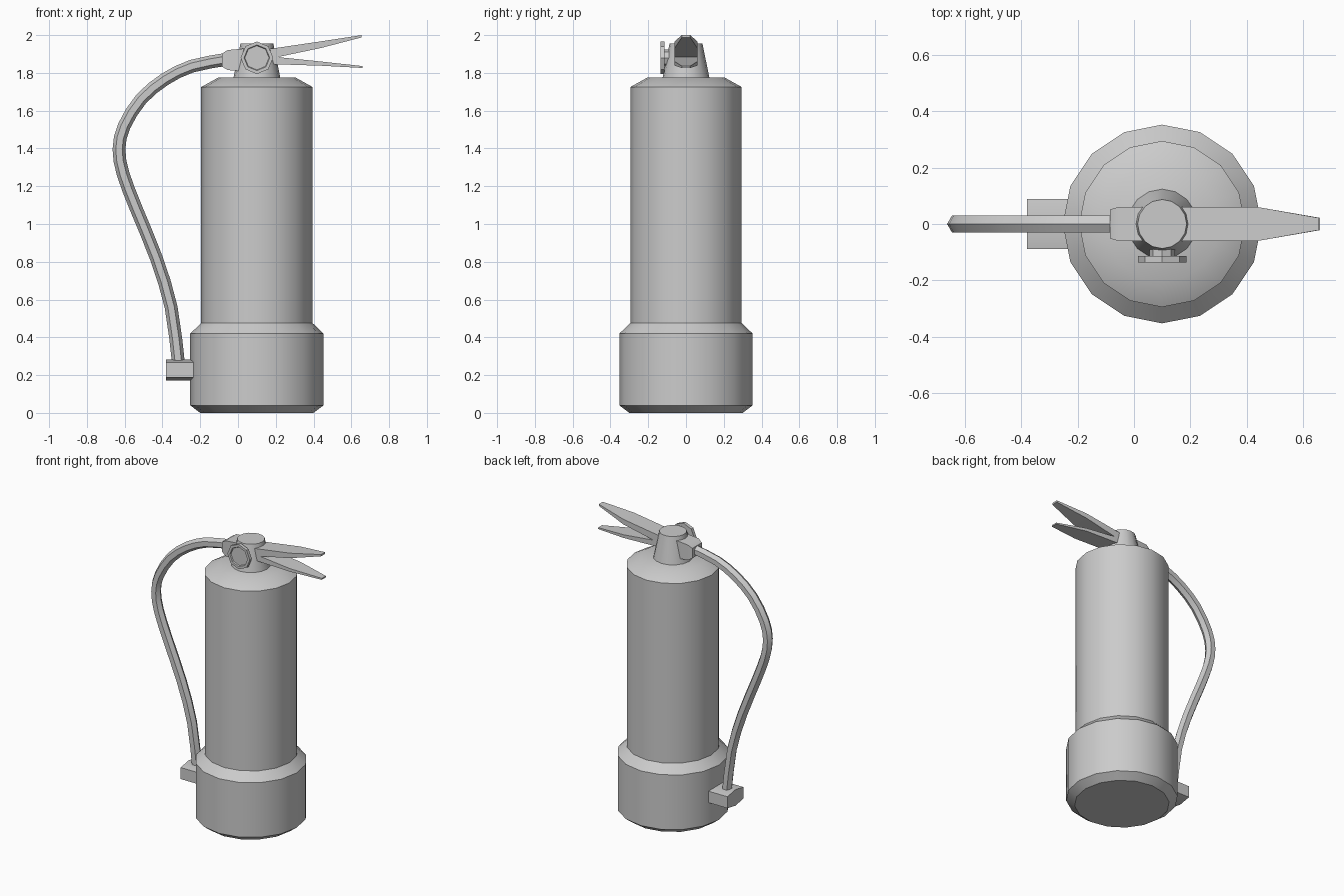
import bpy, bmesh, math
from mathutils import Vector
from mathutils.geometry import interpolate_bezier

if "Cube" in bpy.data.objects:
    bpy.data.objects.remove(bpy.data.objects["Cube"])

CX = 0.1  # axis of the cylinder


def make(name, rings):
    """Skin a list of closed rings and cap both ends."""
    bm = bmesh.new()
    rows = [[bm.verts.new(p) for p in ring] for ring in rings]
    n = len(rows[0])
    for a, b in zip(rows, rows[1:]):
        for i in range(n):
            j = (i + 1) % n
            bm.faces.new((a[i], a[j], b[j], b[i]))
    bm.faces.new(rows[0][::-1])
    bm.faces.new(rows[-1])
    bmesh.ops.recalc_face_normals(bm, faces=bm.faces)
    me = bpy.data.meshes.new(name)
    bm.to_mesh(me)
    bm.free()
    ob = bpy.data.objects.new(name, me)
    bpy.context.collection.objects.link(ob)
    bpy.ops.object.select_all(action='DESELECT')
    ob.select_set(True)
    bpy.context.view_layer.objects.active = ob
    bpy.ops.object.shade_smooth_by_angle(angle=math.radians(30))
    return ob


def circle(n, r):
    return [(r * math.cos(2 * math.pi * i / n), r * math.sin(2 * math.pi * i / n))
            for i in range(n)]


def upright(name, profile, n=16):
    """Turned part around the vertical axis, profile of (radius, z)."""
    return make(name, [[(CX + x, y, z) for x, y in circle(n, r)] for r, z in profile])


def bar(name, sections):
    """Rectangular bar along x, sections of (x, half width, low z, high z)."""
    return make(name, [[(x, -w, lo), (x, w, lo), (x, w, hi), (x, -w, hi)]
                       for x, w, lo, hi in sections])


# cylinder with its base boot, and the valve neck
upright("base_boot", [(0.30, 0), (0.353, 0.04), (0.353, 0.42), (0.295, 0.475)])
upright("tank", [(0.295, 0.44), (0.295, 1.725), (0.205, 1.775)])
upright("valve_neck", [(0.125, 1.77), (0.087, 1.955)])

# squeeze levers
bar("upper_lever", [(0.12, 0.06, 1.865, 1.92), (0.44, 0.06, 1.932, 1.967),
                    (0.655, 0.022, 1.988, 2.0)])
bar("lower_lever", [(0.12, 0.06, 1.848, 1.893), (0.44, 0.06, 1.838, 1.86),
                    (0.66, 0.022, 1.826, 1.836)])

# hose outlet on the valve
bar("hose_outlet", [(-0.085, 0.052, 1.833, 1.902), (-0.055, 0.06, 1.815, 1.921),
                    (0.07, 0.06, 1.805, 1.932)])

# pressure gauge with recessed dial, on a short stem
make("gauge", [[(CX + x, y, 1.88 + z) for x, z in circle(8, r)]
               for r, y in [(0.086, -0.113), (0.086, -0.136), (0.068, -0.136), (0.064, -0.128)]])
make("gauge_stem", [[(CX + x, y, 1.88 + z) for x, z in circle(8, 0.045)]
                    for y in (-0.05, -0.115)])

# hexagonal hose swept along a smooth path
path = [Vector((x, 0, z)) for x, z in [
    (-0.07, 1.87), (-0.243, 1.836), (-0.386, 1.767), (-0.513, 1.661), (-0.603, 1.518),
    (-0.63, 1.396), (-0.608, 1.264), (-0.54, 1.084), (-0.434, 0.824), (-0.354, 0.559),
    (-0.315, 0.26)]]
tangents = [(path[min(i + 1, len(path) - 1)] - path[max(i - 1, 0)]) / 6
            for i in range(len(path))]
pts = []
for i in range(len(path) - 1):
    seg = interpolate_bezier(path[i], path[i] + tangents[i],
                             path[i + 1] - tangents[i + 1], path[i + 1], 3)
    pts += seg[:-1]
pts.append(path[-1])
side = Vector((0, 1, 0))
rings = []
for i, p in enumerate(pts):
    t = (pts[min(i + 1, len(pts) - 1)] - pts[max(i - 1, 0)]).normalized()
    out = side.cross(t)
    rings.append([p + out * u + side * v for u, v in circle(6, 0.034)])
make("hose", rings)

# clip holding the hose end to the boot
clip = [(0, 0.2835), (0.088, 0.268), (0.088, 0.188), (0, 0.172), (-0.088, 0.188), (-0.088, 0.268)]
make("hose_clip", [[(x, y, z) for y, z in clip] for x in (-0.38, -0.22)])
